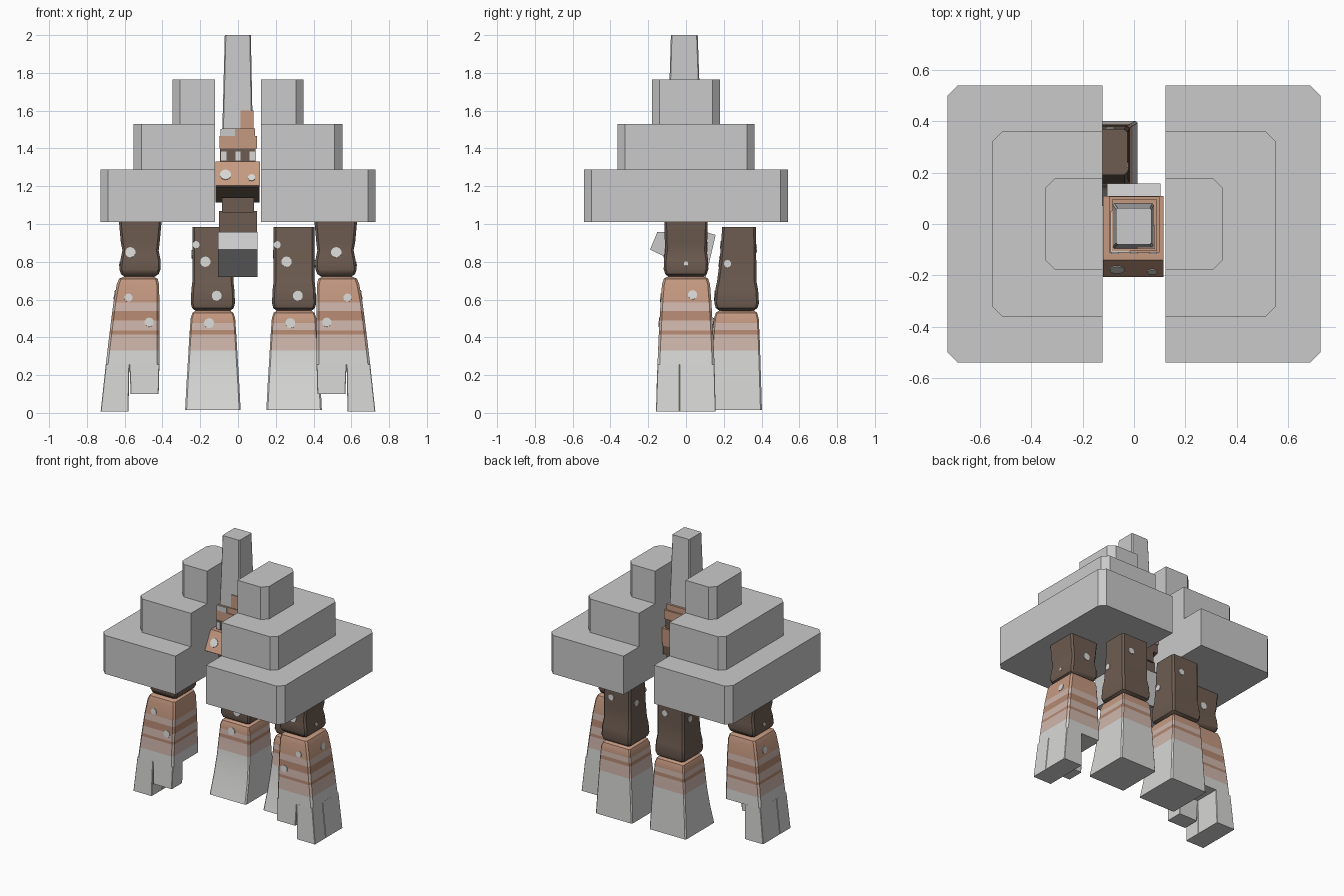
import bpy, bmesh, math
from mathutils import Vector

cube = bpy.data.objects.get("Cube")
if cube:
    bpy.data.objects.remove(cube)


def material(name, rgb):
    m = bpy.data.materials.new(name)
    m.use_nodes = True
    m.diffuse_color = (*rgb, 1)
    m.node_tree.nodes["Principled BSDF"].inputs["Base Color"].default_value = (*rgb, 1)
    return m


STONE = material("stone grey", (.59, .59, .59))
PALE = material("pale grey", (.68, .68, .67))
BROWN = material("dark brown", (.155, .108, .082))
PEACH = material("peach", (.56, .32, .22))
CLAY = material("clay", (.46, .25, .17))
PINK = material("pale pink", (.62, .47, .41))


def finish(name, bm, mats, smooth=False):
    bmesh.ops.recalc_face_normals(bm, faces=bm.faces)
    me = bpy.data.meshes.new(name)
    bm.to_mesh(me)
    bm.free()
    for m in mats:
        me.materials.append(m)
    ob = bpy.data.objects.new(name, me)
    bpy.context.collection.objects.link(ob)
    if smooth:
        bpy.ops.object.select_all(action='DESELECT')
        ob.select_set(True)
        bpy.context.view_layer.objects.active = ob
        bpy.ops.object.shade_smooth_by_angle(angle=math.radians(35))
    return ob


def prism(name, points, axis, lo, hi, mat):
    """Extrude a 2D outline along x or z."""
    bm = bmesh.new()
    place = (lambda p, t: (t, *p)) if axis == "x" else (lambda p, t: (*p, t))
    a = [bm.verts.new(place(p, lo)) for p in points]
    b = [bm.verts.new(place(p, hi)) for p in points]
    bm.faces.new(a)
    bm.faces.new(b)
    for i in range(len(a)):
        j = (i + 1) % len(a)
        bm.faces.new((a[i], a[j], b[j], b[i]))
    return finish(name, bm, [mat])


def box(name, x0, x1, y0, y1, z0, z1, mat):
    return prism(name, [(x0, y0), (x1, y0), (x1, y1), (x0, y1)], "z", z0, z1, mat)


def loft(name, keys, bands, corner=.012):
    """Stack chamfered rectangles (z, x0, x1, y0, y1); bands are (lowest z, material)."""
    keys = sorted(keys)
    cuts = {k[0] for k in keys} | {b[0] for b in bands if keys[0][0] < b[0] < keys[-1][0]}
    bm, rings, c = bmesh.new(), [], corner
    for z in sorted(cuts):
        for lo, hi in zip(keys, keys[1:]):
            if lo[0] <= z <= hi[0]:
                t = (z - lo[0]) / (hi[0] - lo[0])
                x0, x1, y0, y1 = [p + (q - p) * t for p, q in zip(lo[1:], hi[1:])]
                break
        outline = [(x0 + c, y0), (x1 - c, y0), (x1, y0 + c), (x1, y1 - c),
                   (x1 - c, y1), (x0 + c, y1), (x0, y1 - c), (x0, y0 + c)]
        rings.append([bm.verts.new((x, y, z)) for x, y in outline])
    for a, b in zip(rings, rings[1:]):
        for i in range(8):
            j = (i + 1) % 8
            bm.faces.new((a[i], a[j], b[j], b[i]))
    bm.faces.new(rings[0])
    bm.faces.new(rings[-1])
    for f in bm.faces:
        z = f.calc_center_median().z
        f.material_index = max((i for i, b in enumerate(bands) if z >= b[0]), default=0)
    return finish(name, bm, [b[1] for b in bands], True)


def spot(ob, start, direction, radius):
    """Thin round plate laid on the surface hit by a ray."""
    bpy.context.view_layer.update()
    hit, point, normal, _ = ob.ray_cast(Vector(start), Vector(direction))
    if not hit:
        return
    bm = bmesh.new()
    bmesh.ops.create_cone(bm, cap_ends=True, segments=10, radius1=radius, radius2=radius, depth=.008)
    turn = normal.to_track_quat('Z', 'Y').to_matrix().to_4x4()
    turn.translation = point
    bmesh.ops.transform(bm, matrix=turn, verts=bm.verts)
    finish(ob.name + "_spot", bm, [PALE])


FRONT, BACK, LEFTWARD, RIGHTWARD = (0, 1, 0), (0, -1, 0), (1, 0, 0), (-1, 0, 0)

# Stepped roof halves with clipped outer corners
for side, s in (("left", 1), ("right", -1)):
    for i, (x, y, z0, z1) in enumerate([(.727, .54, 1.01, 1.288), (.552, .363, 1.288, 1.53),
                                        (.347, .18, 1.53, 1.765)]):
        c = .04
        pts = [(.122, -y), (x - c, -y), (x, c - y), (x, y - c), (x - c, y), (.122, y)]
        prism(f"{side}_roof_tier_{i + 1}", [(s * a, b) for a, b in pts], "z", z0, z1, STONE)

STRIPES = [(0, PALE), (.33, PINK), (.415, CLAY), (.435, PINK), (.49, CLAY), (.54, PINK), (.585, PEACH)]

# Outer legs: brown thigh, striped shin, split foot
for side, s in (("left", 1), ("right", -1)):
    def sided(keys):
        return [(z, *sorted((s * a, s * b)), -h, h) for z, a, b, h in keys]
    thigh = loft(side + "_outer_thigh", sided([
        (1.01, .405, .63, .115), (.9, .415, .62, .112), (.86, .42, .612, .11), (.81, .41, .622, .117),
        (.76, .41, .628, .118), (.735, .42, .62, .11), (.715, .45, .59, .085)]), [(0, BROWN)])
    shin = loft(side + "_outer_shin", sided([
        (.725, .455, .595, .09), (.71, .425, .63, .118), (.68, .418, .642, .127), (.58, .416, .66, .135),
        (.4, .416, .683, .145), (.255, .416, .7, .151)]), STRIPES)
    toes = [("outer_front", .575, .7, .727, -.151, -.159, -.035, .008),
            ("outer_back", .575, .7, .727, .151, .157, -.035, .008),
            ("inner_front", .416, .575, .568, -.151, -.157, -.035, .1)]
    for name, a, b, low_b, y, low_y, mid, z in toes:
        low_a = .58 if a > .5 else .42
        loft(f"{side}_{name}_toe", [
            (z, *sorted((s * low_a, s * low_b)), *sorted((low_y, mid))),
            (.257, *sorted((s * a, s * b)), *sorted((y, mid)))], [(0, PALE)], .003)
    spot(thigh, (s * (.57 if s < 0 else .52), -1, .85), FRONT, .028)
    spot(thigh, (s * .5, 1, .88), BACK, .025)
    spot(thigh, (s, 0, .79), (-s, 0, 0), .012)
    spot(shin, (s * .58, -1, .61), FRONT, .022)
    spot(shin, (s * .47, -1, .48), FRONT, .025)
    spot(shin, (s, .035, .625), (-s, 0, 0), .025)

# Rear legs: same build, feet flaring forward
REAR = [(0, PALE), (.33, PINK), (.415, CLAY), (.44, PINK), (.475, PEACH)]
for side, cx in (("left", .297), ("right", -.133)):
    def rear(keys):
        return [(z, cx - h, cx + h, a, b) for z, h, a, b in keys]
    thigh = loft(side + "_rear_thigh", rear([
        (.985, .108, .192, .37), (.8, .108, .178, .372), (.7, .108, .165, .372), (.65, .114, .155, .382),
        (.58, .117, .15, .386), (.555, .11, .158, .378), (.535, .085, .185, .35)]), [(0, BROWN)])
    shin = loft(side + "_rear_shin", rear([
        (.545, .085, .18, .355), (.53, .108, .158, .376), (.5, .118, .148, .385), (.4, .125, .14, .39),
        (.28, .132, .128, .394), (.15, .14, .105, .398), (.015, .147, .07, .402)]), REAR, .008)
    spot(thigh, (cx - .04, -1, .8), FRONT, .028)
    spot(thigh, (cx + .02, -1, .62), FRONT, .027)
    spot(thigh, (cx - .09, -1, .89), FRONT, .02)
    spot(thigh, (cx + .04, 1, .87), BACK, .022)
    spot(thigh, (1, .22, .79), RIGHTWARD, .02)
    spot(thigh, (-1, .3, .84), LEFTWARD, .022)
    spot(shin, (cx - .02, -1, .475), FRONT, .027)

# Central column: hanging block, neck, muzzle, face and crown
prism("hanging_block", [(-.19, .865), (-.152, .957), (.108, .957), (.157, .942), (.105, .72)],
      "x", -.105, .103, STONE)
box("neck", -.1, .1, -.09, .09, .95, 1.07, BROWN)
box("neck_collar", -.085, .085, -.1, .1, 1.06, 1.14, BROWN)
prism("chin", [(-.195, 1.195), (-.02, 1.115), (.1, 1.14), (.1, 1.205), (-.2, 1.205)],
      "x", -.118, .114, BROWN)
muzzle = prism("muzzle", [(-.207, 1.203), (.105, 1.203), (.11, 1.33), (-.14, 1.33)],
               "x", -.12, .116, PEACH)
box("face_band", -.095, .093, -.112, .1, 1.33, 1.4, BROWN)
box("brow", -.098, .1, -.112, .108, 1.4, 1.465, PEACH)
box("crown", -.085, .09, -.105, .095, 1.465, 1.505, PEACH)
box("crown_ledge", -.092, -.015, -.112, .05, 1.465, 1.503, STONE)
box("crown_step", .012, .082, -.097, -.005, 1.505, 1.6, PEACH)
loft("spire", [(1.5, -.083, .078, -.095, .08), (2.0, -.07, .068, -.08, .062)], [(0, STONE)], .006)
for x, z, r in ((-.066, 1.26, .03), (.072, 1.245, .02)):
    spot(muzzle, (x, -1, z), FRONT, r)
for x in (-.075, 0, .075):
    box("eye_plate", x - .014, x + .014, -.117, -.111, 1.335, 1.385, PALE)
